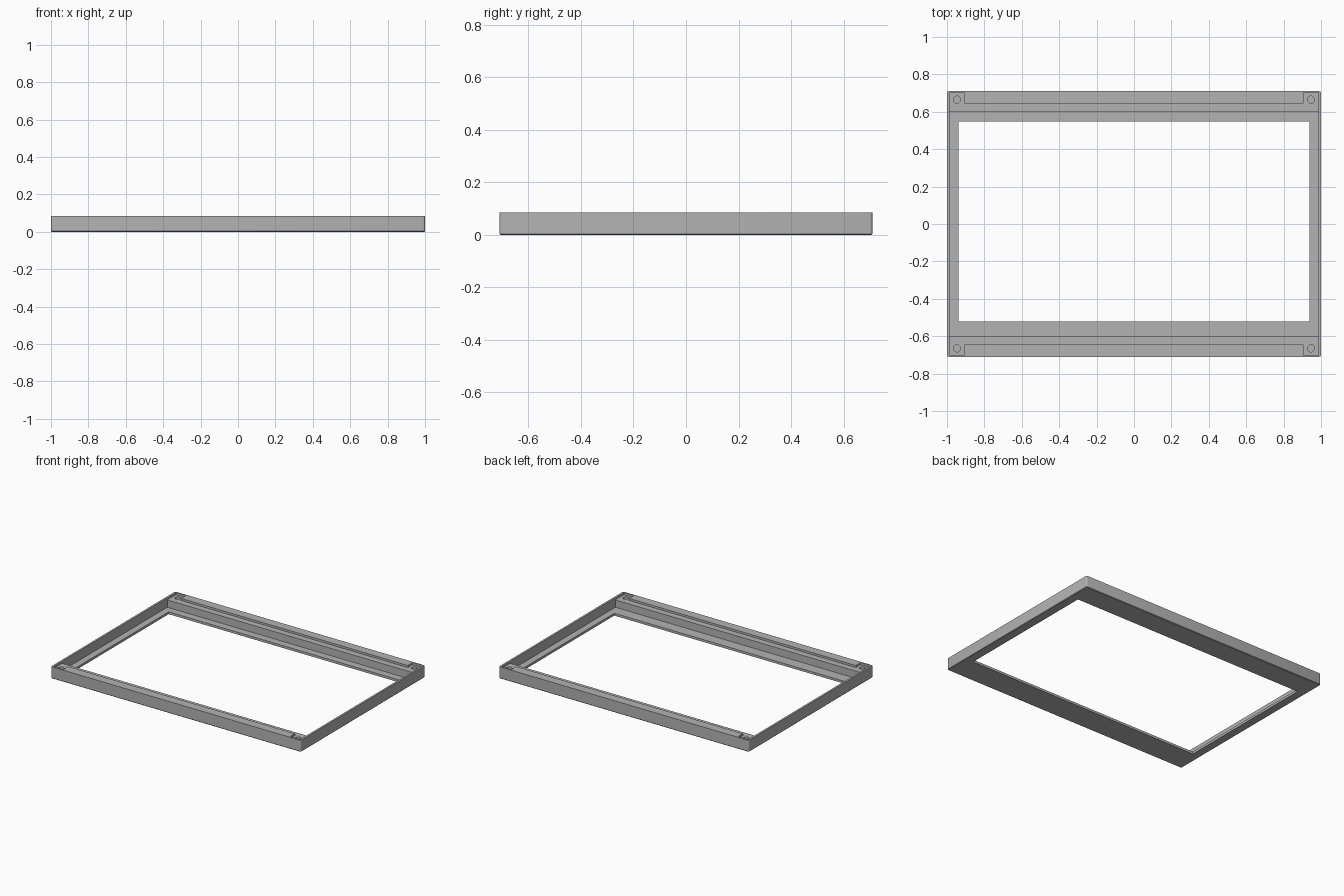
import bpy
import bmesh

if "Cube" in bpy.data.objects:
    bpy.data.objects.remove(bpy.data.objects["Cube"], do_unlink=True)

W, D, H = 1.0, 0.71, 0.085      # half width, half depth, height
INNER_X = 0.986                 # inside of the thin side walls
RAIL_Y, LIP_Y = 0.60, 0.645     # inner rail wall, raised lip
FLOOR, LEDGE = 0.017, 0.07      # heights of bezel floor and rail ledge
TOP = H + 0.05                  # cutters reach past the top

gray = bpy.data.materials.new("satin gray")
gray.use_nodes = True
color = (0.45, 0.45, 0.45, 1)
gray.diffuse_color = color
gray.node_tree.nodes["Principled BSDF"].inputs["Base Color"].default_value = color


def prism(name, outline, z0, z1):
    """Extrude a flat outline upward from z0 to z1."""
    bm = bmesh.new()
    base = bm.faces.new([bm.verts.new((x, y, z0)) for x, y in outline])
    up = bmesh.ops.extrude_face_region(bm, geom=[base])["geom"]
    for v in up:
        if isinstance(v, bmesh.types.BMVert):
            v.co.z = z1
    bmesh.ops.recalc_face_normals(bm, faces=bm.faces)
    mesh = bpy.data.meshes.new(name)
    bm.to_mesh(mesh)
    bm.free()
    mesh.materials.append(gray)
    obj = bpy.data.objects.new(name, mesh)
    bpy.context.collection.objects.link(obj)
    return obj


def rect(x, y0, y1):
    return [(-x, y0), (x, y0), (x, y1), (-x, y1)]


def cut(target, cutter):
    """Subtract the cutter from the target, then discard it."""
    cutter.hide_render = True
    mod = target.modifiers.new(cutter.name, "BOOLEAN")
    mod.operation = "DIFFERENCE"
    mod.solver = "EXACT"
    mod.object = cutter
    bpy.context.view_layer.objects.active = target
    bpy.ops.object.modifier_apply(modifier=mod.name)
    bpy.data.objects.remove(cutter, do_unlink=True)


# Outer block with softened upright corners and a fine bottom chamfer
frame = prism("bezel_frame", rect(W, -D, D), 0, H)
bm = bmesh.new()
bm.from_mesh(frame.data)
upright = [e for e in bm.edges if abs(e.verts[0].co.z - e.verts[1].co.z) > 0.01]
bmesh.ops.bevel(bm, geom=upright, offset=0.01, segments=3, profile=0.5, affect="EDGES")
bottom = [e for e in bm.edges if max(v.co.z for v in e.verts) < 0.001]
bmesh.ops.bevel(bm, geom=bottom, offset=0.004, segments=1, affect="EDGES")
bm.to_mesh(frame.data)
bm.free()

# Rail ledge with a square pocket in each corner
PAD_X, PAD_Y = 0.907, 0.70
back = [(INNER_X, PAD_Y), (PAD_X, PAD_Y), (PAD_X, LIP_Y),
        (-PAD_X, LIP_Y), (-PAD_X, PAD_Y), (-INNER_X, PAD_Y)]
front = [(-x, -y) for x, y in back]
cut(frame, prism("ledge_cutter", back + front, LEDGE, TOP))

# Deep tray between the rails, then the window through the floor
cut(frame, prism("tray_cutter", rect(INNER_X, -RAIL_Y, RAIL_Y), FLOOR, TOP))
cut(frame, prism("window_cutter", rect(0.938, -0.52, 0.547), -0.05, TOP))

# Blind screw holes in the corner pockets
for sx in (-1, 1):
    for sy in (-1, 1):
        bpy.ops.mesh.primitive_cylinder_add(
            vertices=24, radius=0.019, depth=0.1,
            location=(sx * 0.947, sy * 0.665, 0.03 + 0.05))
        hole = bpy.context.object
        hole.name = "screw_hole_cutter"
        hole.data.materials.append(gray)
        cut(frame, hole)

# Crisp edges with smooth corner and hole walls
bpy.ops.object.select_all(action="DESELECT")
frame.select_set(True)
bpy.context.view_layer.objects.active = frame
bpy.ops.object.shade_smooth_by_angle(angle=0.55)
